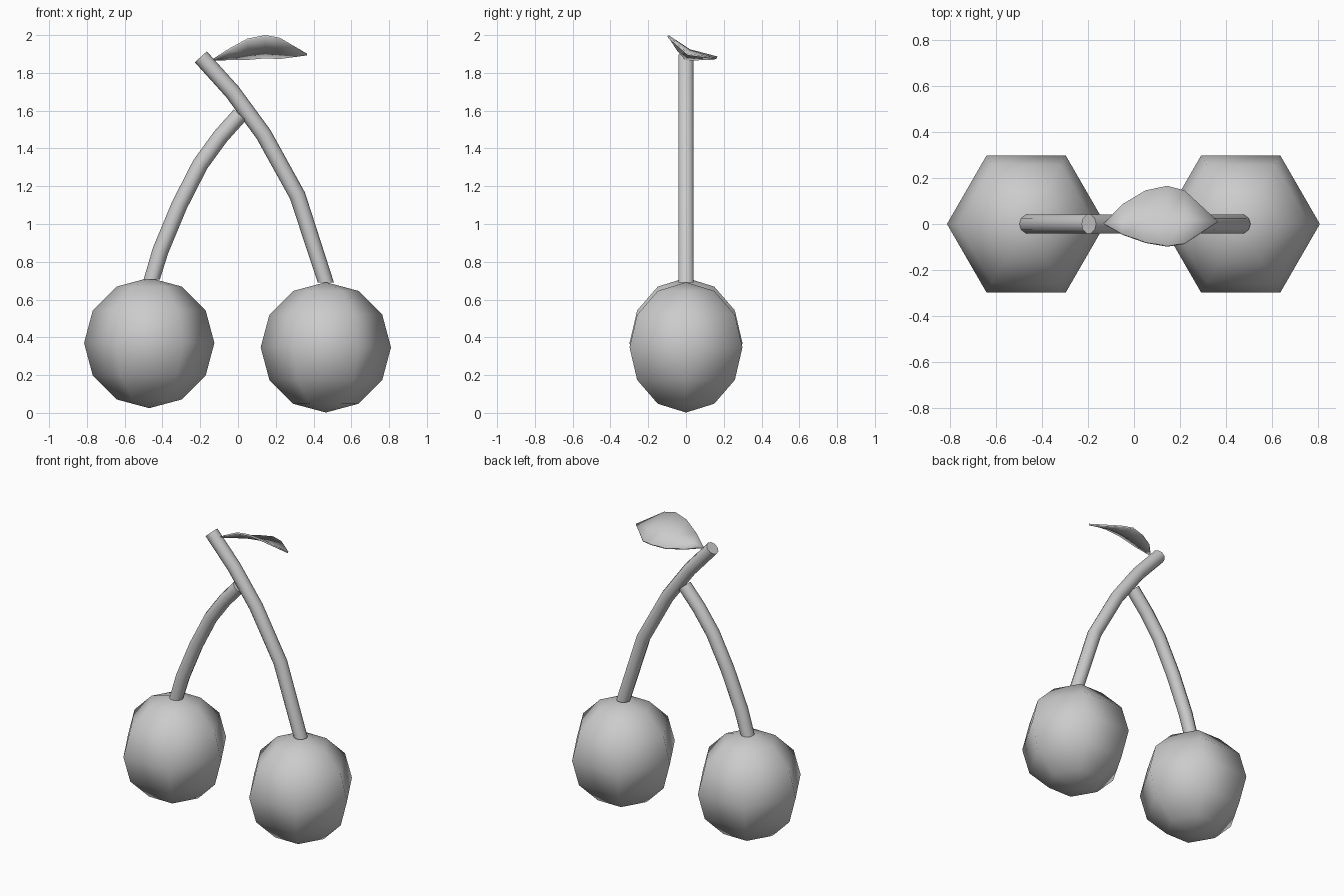
import bpy, bmesh, math
from mathutils import Vector

if "Cube" in bpy.data.objects:
    bpy.data.objects.remove(bpy.data.objects["Cube"])


def make_object(name, bm, angle=40):
    bmesh.ops.recalc_face_normals(bm, faces=bm.faces)
    mesh = bpy.data.meshes.new(name)
    bm.to_mesh(mesh)
    bm.free()
    obj = bpy.data.objects.new(name, mesh)
    bpy.context.collection.objects.link(obj)
    bpy.ops.object.select_all(action='DESELECT')
    obj.select_set(True)
    bpy.context.view_layer.objects.active = obj
    bpy.ops.object.shade_smooth_by_angle(angle=math.radians(angle))
    return obj


def cherry(name, x, z, r=0.345):
    bm = bmesh.new()
    bmesh.ops.create_uvsphere(bm, u_segments=6, v_segments=6, radius=r)
    # a corner of the hexagon points along x
    corner = max((v for v in bm.verts if abs(v.co.z) < 1e-4), key=lambda v: v.co.x)
    turn = -math.atan2(corner.co.y, corner.co.x)
    for v in bm.verts:
        px, py = v.co.x, v.co.y
        v.co = (x + px * math.cos(turn) - py * math.sin(turn),
                px * math.sin(turn) + py * math.cos(turn), z + v.co.z)
    make_object(name, bm, 75)


def stem(name, path, radius=0.043, sides=10):
    # tube in the xz plane; the first ring lies flat on the cherry
    pts = [Vector((x, 0, z)) for x, z in path]
    bm = bmesh.new()
    rings = []
    for i, p in enumerate(pts):
        a, b = pts[max(i - 1, 0)], pts[min(i + 1, len(pts) - 1)]
        t = (b - a).normalized() if i else Vector((0, 0, 1))
        side = Vector((t.z, 0, -t.x))
        rings.append([bm.verts.new(p + radius * (
            math.cos(math.tau * k / sides) * side
            + math.sin(math.tau * k / sides) * Vector((0, 1, 0))))
            for k in range(sides)])
    for r0, r1 in zip(rings, rings[1:]):
        for k in range(sides):
            j = (k + 1) % sides
            bm.faces.new((r0[k], r0[j], r1[j], r1[k]))
    bm.faces.new(rings[0])
    bm.faces.new(rings[-1])
    make_object(name, bm)


# Fruit
cherry("left_cherry", -0.47, 0.37)
cherry("right_cherry", 0.465, 0.347)

# Stems, from the fruit upwards
stem("long_stem", [(0.465, 0.69), (0.315, 1.15), (0.135, 1.475),
                   (-0.03, 1.70), (-0.197, 1.885)])
stem("short_stem", [(-0.457, 0.705), (-0.41, 0.86), (-0.31, 1.10),
                    (-0.2, 1.315), (-0.095, 1.46), (0.01, 1.578)])

# Leaf: stations along x with front edge, midrib and back edge (y, z)
base, tip = (-0.13, 0.0, 1.87), (0.365, 0.01, 1.897)
stations = [
    (-0.05, (-0.045, 1.922), (0.01, 1.888), (0.085, 1.872)),
    (0.05, (-0.08, 1.977), (0.02, 1.908), (0.145, 1.873)),
    (0.145, (-0.096, 1.996), (0.02, 1.920), (0.165, 1.882)),
    (0.22, (-0.085, 1.982), (0.02, 1.917), (0.145, 1.878)),
]
bm = bmesh.new()
b, t = bm.verts.new(base), bm.verts.new(tip)
rows = [[bm.verts.new((x, y, z)) for y, z in row] for x, *row in stations]
rows = [[b] * 3] + rows + [[t] * 3]
for r0, r1 in zip(rows, rows[1:]):
    for k in range(2):
        bm.faces.new(list(dict.fromkeys((r0[k], r1[k], r1[k + 1], r0[k + 1]))))
leaf = make_object("leaf", bm)
thick = leaf.modifiers.new("thickness", 'SOLIDIFY')
thick.thickness = 0.01
thick.offset = 0
